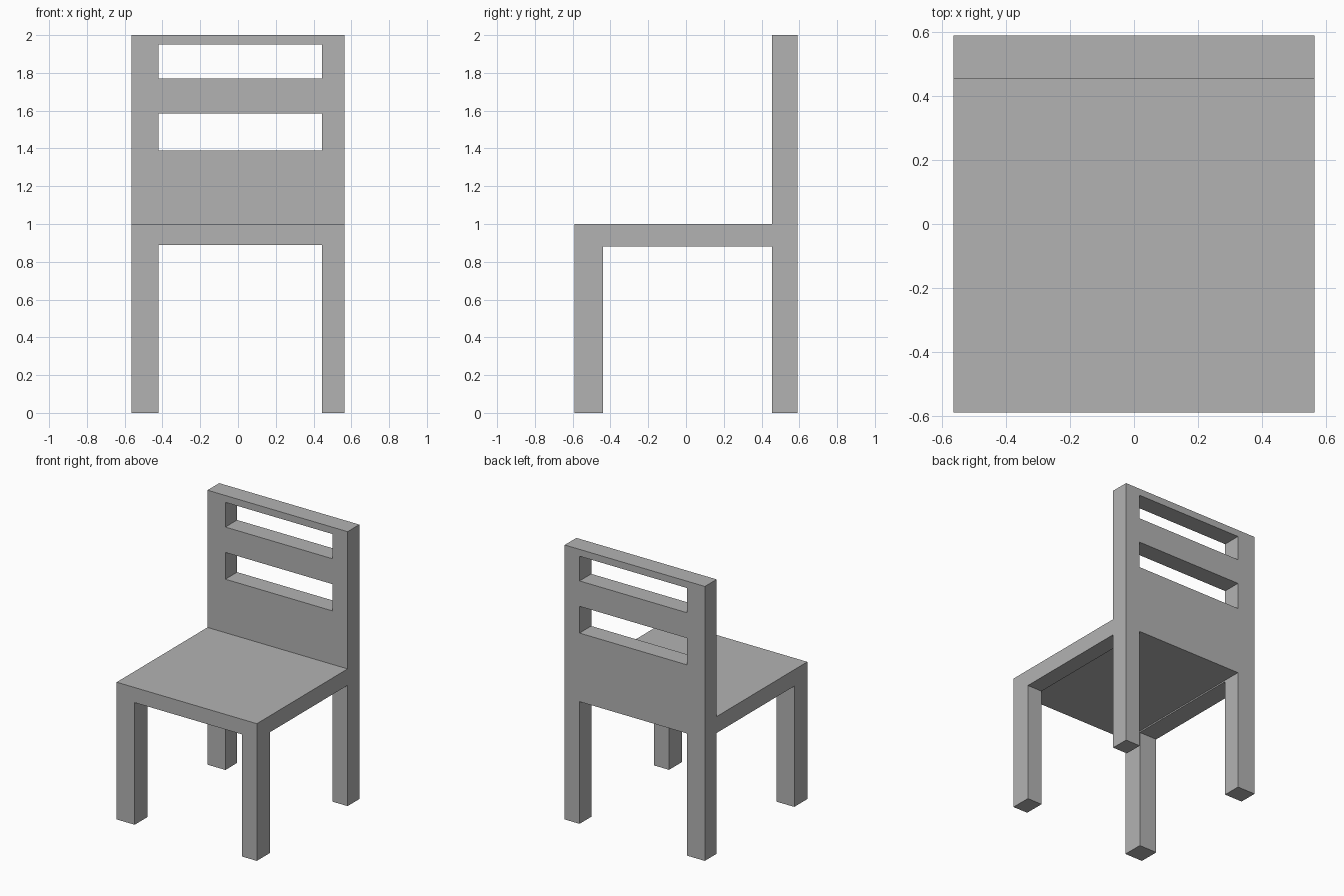
import bpy
import bmesh
from mathutils import Vector

default = bpy.data.objects.get("Cube")
if default:
    bpy.data.objects.remove(default, do_unlink=True)

grey = bpy.data.materials.new("plain_grey")
grey.use_nodes = True
grey.diffuse_color = (0.45, 0.45, 0.45, 1)
grey.node_tree.nodes["Principled BSDF"].inputs["Base Color"].default_value = grey.diffuse_color

# Main dimensions
HALF_W, FRONT, BACK = 0.565, -0.59, 0.59
LEG_BACK, REST_FRONT = -0.44, 0.455
OPEN_LEFT, OPEN_RIGHT = -0.42, 0.445
SEAT, RAIL, TOP = 1.0, 0.88, 2.0


def extrude_profile(name, outline, x0, x1):
    """Extrude a (y, z) outline along x into a closed solid."""
    bm = bmesh.new()
    face = bm.faces.new([bm.verts.new((x0, y, z)) for y, z in outline])
    swept = bmesh.ops.extrude_face_region(bm, geom=[face])["geom"]
    moved = [v for v in swept if isinstance(v, bmesh.types.BMVert)]
    bmesh.ops.translate(bm, verts=moved, vec=Vector((x1 - x0, 0, 0)))
    bmesh.ops.recalc_face_normals(bm, faces=bm.faces)
    mesh = bpy.data.meshes.new(name)
    bm.to_mesh(mesh)
    bm.free()
    mesh.materials.append(grey)
    obj = bpy.data.objects.new(name, mesh)
    bpy.context.collection.objects.link(obj)
    return obj


# Legs, seat and backrest share one continuous side outline
chair = extrude_profile("chair_frame", [
    (FRONT, 0), (LEG_BACK, 0), (LEG_BACK, RAIL), (REST_FRONT, RAIL),
    (REST_FRONT, 0), (BACK, 0), (BACK, TOP), (REST_FRONT, TOP),
    (REST_FRONT, SEAT), (FRONT, SEAT)], -HALF_W, HALF_W)

# Gap between the legs and the two backrest slots, cut front to back
openings = {"leg_gap": (-0.2, 0.89), "lower_slot": (1.39, 1.585), "upper_slot": (1.77, 1.95)}
for name, (low, high) in openings.items():
    cutter = extrude_profile(name + "_cutter",
                             [(-1, low), (1, low), (1, high), (-1, high)],
                             OPEN_LEFT, OPEN_RIGHT)
    cutter.hide_render = True
    cut = chair.modifiers.new(name, "BOOLEAN")
    cut.operation = "DIFFERENCE"
    cut.solver = "EXACT"
    cut.object = cutter
    bpy.context.view_layer.objects.active = chair
    bpy.ops.object.modifier_apply(modifier=cut.name)
    bpy.data.objects.remove(cutter, do_unlink=True)
